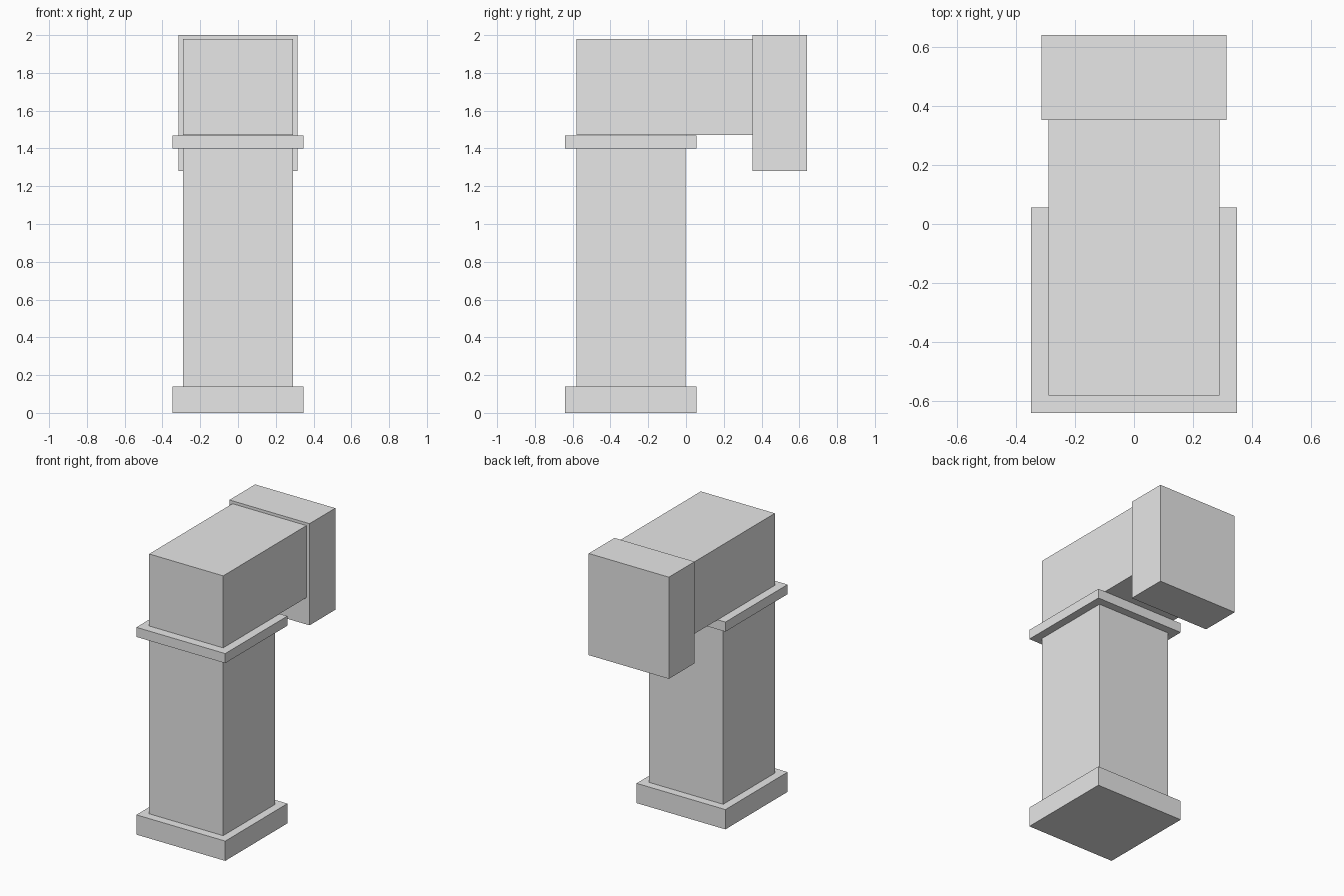
import bpy
import bmesh
from mathutils import Vector

default_cube = bpy.data.objects.get("Cube")
if default_cube:
    bpy.data.objects.remove(default_cube, do_unlink=True)

# One plain grey for every part
grey = bpy.data.materials.new("light_grey")
grey.use_nodes = True
colour = (0.8, 0.8, 0.8, 1.0)
grey.diffuse_color = colour
grey.node_tree.nodes["Principled BSDF"].inputs["Base Color"].default_value = colour


def box(name, half_width, y_range, z_range):
    """Flat-sided block, symmetric about x = 0."""
    size = Vector((2 * half_width, y_range[1] - y_range[0], z_range[1] - z_range[0]))
    centre = Vector((0, sum(y_range) / 2, sum(z_range) / 2))
    bm = bmesh.new()
    bmesh.ops.create_cube(bm, size=1)
    bmesh.ops.scale(bm, vec=size, verts=bm.verts)
    mesh = bpy.data.meshes.new(name)
    bm.to_mesh(mesh)
    bm.free()
    mesh.materials.append(grey)
    obj = bpy.data.objects.new(name, mesh)
    obj.location = centre
    bpy.context.scene.collection.objects.link(obj)
    return obj


# Upright post with its foot and collar
box("base_plinth", 0.348, (-0.64, 0.056), (0, 0.14))
box("column", 0.29, (-0.58, -0.002), (0.14, 1.40))
box("collar", 0.348, (-0.64, 0.056), (1.40, 1.468))

# Arm reaching back to the hanging end block
box("arm", 0.29, (-0.58, 0.352), (1.47, 1.98))
box("end_block", 0.314, (0.352, 0.64), (1.28, 2.0))
